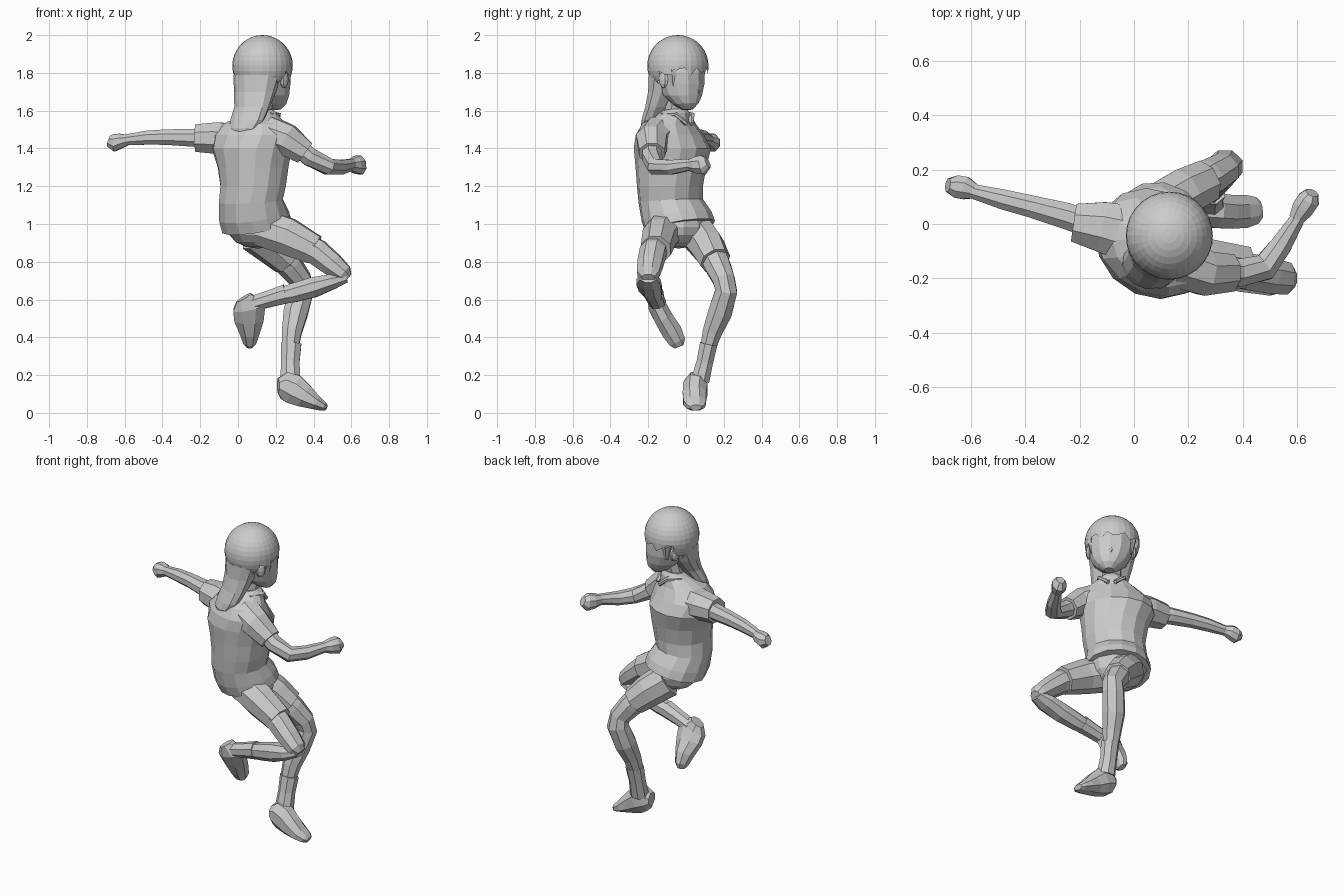
import bpy, bmesh
from math import sin, cos, pi, radians
from mathutils import Vector


def loft(name, rings, cap=(True, True)):
    """Skin a list of equal-length point rings with flat quads."""
    bm = bmesh.new()
    vs = [[bm.verts.new(p) for p in r] for r in rings]
    n = len(vs[0])
    for a, b in zip(vs, vs[1:]):
        for i in range(n):
            j = (i + 1) % n
            bm.faces.new((a[i], a[j], b[j], b[i]))
    if cap[0]:
        bm.faces.new(vs[0][::-1])
    if cap[1]:
        bm.faces.new(vs[-1])
    bmesh.ops.recalc_face_normals(bm, faces=bm.faces)
    return finish(name, bm)


def finish(name, bm):
    me = bpy.data.meshes.new(name)
    bm.to_mesh(me)
    bm.free()
    ob = bpy.data.objects.new(name, me)
    bpy.context.collection.objects.link(ob)
    return ob


def tube(name, pts, ref=(0, 0, 1), sides=8, cap=(True, True)):
    """Limb along (x, y, z, side radius, ref radius) stations."""
    ps = [Vector(p[:3]) for p in pts]
    rings = []
    for i, p in enumerate(pts):
        t = (ps[min(i + 1, len(ps) - 1)] - ps[max(i - 1, 0)]).normalized()
        s = t.cross(Vector(ref)).normalized() * 1.05
        u = s.cross(t)
        rings.append([ps[i] + s * p[3] * cos(2 * pi * k / sides + pi / sides)
                      + u * p[4] * sin(2 * pi * k / sides + pi / sides)
                      for k in range(sides)])
    return loft(name, rings, cap)


def stack(name, levels, sides=14, cap=(True, True)):
    """Body of (x, y, z, half width, half depth, facing angle, tilt) rings."""
    rings = []
    for x, y, z, w, d, yaw, tilt in levels:
        f = Vector((cos(radians(yaw)), sin(radians(yaw)), tilt))
        s = Vector((f.y, -f.x, 0))
        rings.append([Vector((x, y, z)) + s * w * cos(2 * pi * k / sides)
                      + f * d * sin(2 * pi * k / sides) for k in range(sides)])
    return loft(name, rings, cap)


def ball(name, c, r, yaw=0, seg=12, rows=8):
    bm = bmesh.new()
    bmesh.ops.create_uvsphere(bm, u_segments=seg, v_segments=rows, radius=1)
    ob = finish(name, bm)
    ob.location, ob.scale, ob.rotation_euler = c, r, (0, 0, radians(yaw))
    return ob


# Shirt body, shoulders and flared hem
stack("shirt", [
    (.1, -.03, .985, .195, .175, 45, .25),
    (.085, -.05, 1.04, .192, .18, 45, .2),
    (.068, -.08, 1.12, .18, .165, 48, .08),
    (.08, -.085, 1.2, .182, .17, 50, 0),
    (.08, -.08, 1.3, .195, .182, 52, 0),
    (.072, -.072, 1.4, .222, .195, 55, 0),
    (.07, -.085, 1.47, .225, .165, 60, 0),
    (.085, -.09, 1.53, .175, .13, 60, 0),
    (.115, -.07, 1.58, .095, .09, 58, .1),
    (.12, -.06, 1.605, .065, .065, 52, .1)])

# Collar flaps and neck
F = Vector((cos(radians(50)), sin(radians(50)), 0))
S = Vector((F.y, -F.x, 0))
for side in (-1, 1):
    base = Vector((.12, -.06, 1.58))
    path = [base + S * side * .075 - F * .02, base + S * side * .06 + F * .06,
            base + S * side * .02 + F * .1 - Vector((0, 0, .05))]
    tube("collar_flap", [(*p, r, .012) for p, r in zip(path, (.02, .025, .01))], sides=6)
tube("neck", [(.11, -.07, 1.54, .055, .055), (.14, -.04, 1.7, .055, .055)], ref=(0, 1, 0))

# Face tapering to the chin
stack("face", [
    (.2, .01, 1.605, .028, .028, 48, .1),
    (.19, 0, 1.635, .068, .068, 48, .08),
    (.168, -.018, 1.68, .105, .105, 48, 0),
    (.155, -.025, 1.74, .125, .125, 48, 0),
    (.15, -.03, 1.8, .133, .13, 48, 0),
    (.14, -.035, 1.87, .13, .125, 48, 0)], sides=12)
ball("nose", Vector((.155, -.025, 1.71)) + F * .113, (.012, .012, .02), 50, 6, 4)
for side in (-1, 1):
    ball("ear", Vector((.145, -.035, 1.765)) + S * side * .13, (.03, .018, .045), 50, 8, 6)

# Hair cap: sphere trimmed to a jagged fringe in front, long behind
centre = Vector((.13, -.043, 1.838))
bm = bmesh.new()
bmesh.ops.create_uvsphere(bm, u_segments=28, v_segments=18, radius=1)
for v in bm.verts:
    v.co = Vector((v.co.x * .16, v.co.y * .162, v.co.z * .162)) + centre
cut = []
for face in bm.faces:
    m = face.calc_center_median()
    front = (m - centre).dot(F)
    if m.z < (1.70 if front < -.03 else 1.765 if front < .02 else 1.80):
        cut.append(face)
bmesh.ops.delete(bm, geom=cut, context='FACES')
for v in bm.verts:
    if v.is_boundary and (v.co - centre).dot(F) > .02:
        v.co.z += .022 * sin((v.co - centre).dot(S) * 75)
finish("hair_cap", bm)

# Long hair hanging on the back
stack("back_hair", [
    (.02, -.19, 1.47, .05, .03, 58, 0),
    (.03, -.18, 1.505, .085, .05, 58, 0),
    (.048, -.165, 1.55, .1, .058, 58, 0),
    (.075, -.135, 1.62, .105, .07, 55, 0),
    (.09, -.1, 1.7, .122, .09, 52, 0),
    (.105, -.075, 1.79, .14, .115, 50, 0)], sides=12)
# Side locks framing the face
for side in (-1, 1):
    p = Vector((.14, -.035, 1.82)) + S * side * .122 + F * .05
    q = p - Vector((0, 0, .09)) - S * side * .008
    tube("side_lock", [(*p, .02, .03), (*q, .006, .01)], ref=F, sides=6)

# Arms: sleeve, bare arm, fist
tube("left_sleeve", [(-.0, -.04, 1.445, .11, .09), (-.12, -.01, 1.455, .095, .085),
                     (-.222, .005, 1.455, .072, .075)])
tube("left_arm", [(-.15, -.005, 1.455, .05, .05), (-.25, .03, 1.457, .05, .048),
                  (-.38, .065, 1.46, .042, .042), (-.48, .09, 1.457, .038, .038),
                  (-.6, .122, 1.445, .027, .029)])
tube("left_hand", [(-.585, .12, 1.445, .028, .028), (-.62, .132, 1.44, .043, .04),
                   (-.655, .138, 1.43, .043, .048), (-.685, .143, 1.44, .025, .03)])
tube("right_sleeve", [(.16, -.14, 1.485, .095, .09), (.26, -.18, 1.445, .085, .085),
                      (.355, -.18, 1.375, .07, .065)])
tube("right_arm", [(.3, -.18, 1.42, .05, .05), (.38, -.18, 1.355, .053, .05),
                   (.48, -.16, 1.303, .05, .044), (.54, -.08, 1.3, .041, .04),
                   (.605, .025, 1.315, .027, .031)])
tube("right_hand", [(.595, .015, 1.313, .028, .03), (.62, .055, 1.313, .042, .045),
                    (.643, .09, 1.313, .042, .052), (.655, .115, 1.325, .024, .03)])

# Hips and shorts legs
ball("hips", (.105, -.04, .985), (.15, .18, .115), 45, 12, 8)
tube("right_shorts", [(.13, -.1, .98, .1, .1), (.26, -.14, .935, .09, .1),
                      (.405, -.16, .863, .08, .08)])
tube("left_shorts", [(.09, .06, .95, .09, .1), (.18, .115, .88, .088, .095),
                     (.26, .155, .805, .08, .08)])

# Right leg, folded back
tube("right_thigh", [(.3, -.15, .91, .068, .07), (.42, -.175, .85, .07, .07),
                     (.5, -.19, .785, .068, .062), (.56, -.2, .735, .06, .05),
                     (.585, -.2, .715, .035, .025)])
tube("right_shin", [(.575, -.2, .715, .045, .025), (.5, -.2, .695, .065, .042),
                    (.4, -.19, .665, .062, .055), (.3, -.175, .637, .05, .052),
                    (.2, -.165, .612, .042, .042)])
tube("right_sock", [(.255, -.17, .63, .05, .052), (.16, -.16, .602, .045, .045),
                    (.07, -.15, .575, .045, .042)])
tube("right_shoe", [(.03, -.16, .61, .04, .045), (.06, -.15, .56, .05, .09),
                    (.058, -.115, .495, .052, .08), (.062, -.075, .43, .056, .055),
                    (.062, -.045, .375, .046, .036), (.062, -.035, .35, .025, .018)],
     ref=(1, 0, 0))

# Left leg, reaching down to the ground
tube("left_leg", [(.2, .13, .86, .07, .07), (.275, .167, .78, .07, .068),
                  (.33, .2, .705, .06, .06), (.335, .213, .645, .06, .066),
                  (.305, .18, .53, .065, .066), (.285, .14, .43, .053, .054),
                  (.275, .115, .34, .042, .045)], ref=(1, 0, 0))
tube("left_sock", [(.282, .12, .365, .048, .055), (.277, .1, .27, .045, .05),
                   (.277, .075, .17, .05, .055)], ref=(1, 0, 0))
tube("left_shoe", [(.212, .045, .145, .045, .04), (.245, .05, .145, .062, .075),
                   (.295, .05, .125, .066, .082), (.35, .045, .09, .064, .065),
                   (.41, .046, .055, .062, .04), (.45, .05, .035, .05, .026),
                   (.468, .052, .028, .03, .016)])
